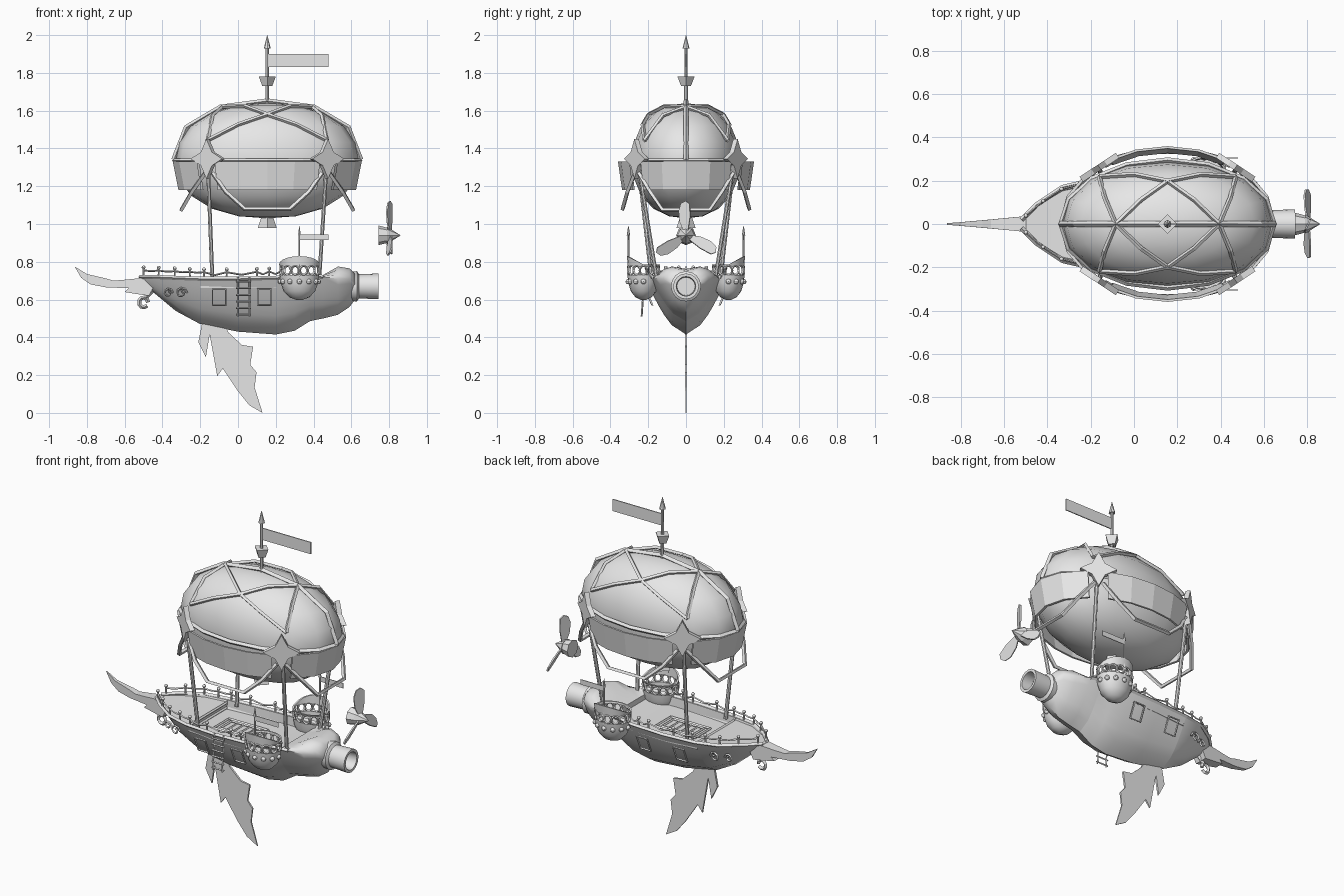
import bpy, bmesh, math
from math import sin, cos, pi, radians
from mathutils import Vector, Matrix

if "Cube" in bpy.data.objects:
    bpy.data.objects.remove(bpy.data.objects["Cube"])

grey = bpy.data.materials.new("plain_grey")
grey.diffuse_color = (0.8, 0.8, 0.8, 1)
grey.use_nodes = True
grey.node_tree.nodes["Principled BSDF"].inputs["Base Color"].default_value = grey.diffuse_color
CX, CZ = 0.155, 1.335            # balloon centre
RX, RY, RZ, P = 0.485, 0.285, 0.305, 2.2


def finish(name, bm, angle=40):
    bmesh.ops.recalc_face_normals(bm, faces=bm.faces)
    me = bpy.data.meshes.new(name)
    bm.to_mesh(me)
    bm.free()
    me.materials.append(grey)
    ob = bpy.data.objects.new(name, me)
    bpy.context.collection.objects.link(ob)
    if angle:
        bpy.ops.object.select_all(action='DESELECT')
        ob.select_set(True)
        bpy.context.view_layer.objects.active = ob
        bpy.ops.object.shade_smooth_by_angle(angle=radians(angle))
    return ob


def rods(name, items, seg=8, angle=40):
    """Tapered rods: (start, end, start radius, end radius)."""
    bm = bmesh.new()
    for a, b, r0, r1 in items:
        a, b = Vector(a), Vector(b)
        m = Matrix.Translation((a + b) / 2) @ (b - a).to_track_quat('Z', 'Y').to_matrix().to_4x4()
        bmesh.ops.create_cone(bm, cap_ends=True, segments=seg, radius1=r0, radius2=r1,
                              depth=(b - a).length, matrix=m)
    return finish(name, bm, angle)


def tubes(name, paths, r=0.01, closed=False, res=0):
    cu = bpy.data.curves.new(name, 'CURVE')
    cu.dimensions, cu.bevel_depth, cu.bevel_resolution = '3D', r, res
    cu.use_fill_caps = True
    for path in paths:
        sp = cu.splines.new('POLY')
        sp.points.add(len(path) - 1)
        for p, q in zip(sp.points, path):
            p.co = (*q, 1)
        sp.use_cyclic_u, sp.use_smooth = closed, res > 0
    cu.materials.append(grey)
    ob = bpy.data.objects.new(name, cu)
    bpy.context.collection.objects.link(ob)


def plate(name, pts, half, frame=Matrix.Identity(4)):
    """Outline in local xz, thickness along local y from half(x, z)."""
    bm = bmesh.new()
    sides = [[bm.verts.new(frame @ Vector((x, s * half(x, z), z))) for x, z in pts] for s in (-1, 1)]
    for f in sides:
        bm.faces.new(f)
    for i in range(len(pts)):
        j = (i + 1) % len(pts)
        bm.faces.new((sides[0][i], sides[0][j], sides[1][j], sides[1][i]))
    return finish(name, bm, 0)


def loft(name, rings, caps=True, wrap=True, angle=40):
    bm = bmesh.new()
    vs = [[bm.verts.new(p) for p in r] for r in rings]
    n = len(vs[0])
    for a, b in zip(vs, vs[1:]):
        for i in range(n if wrap else n - 1):
            j = (i + 1) % n
            bm.faces.new((a[i], a[j], b[j], b[i]))
    if caps:
        bm.faces.new(vs[0])
        bm.faces.new(vs[-1])
    return finish(name, bm, angle)


# balloon envelope, a slightly boxy ellipsoid
bm = bmesh.new()
bmesh.ops.create_uvsphere(bm, u_segments=16, v_segments=10, radius=1)
for v in bm.verts:
    c = v.co / sum(abs(k) ** P for k in v.co) ** (1 / P)
    v.co = (CX + RX * c.x, RY * c.y, CZ + RZ * c.z)
finish("balloon", bm, 60)


def on_top(x, y):
    k = 1 - abs(x / RX) ** P - abs(y / RY) ** P
    return (CX + x * 1.02, y * 1.02, CZ + 0.005 + RZ * 1.02 * max(k, 0) ** (1 / P))


# balloon frame: ridge, equator and crossing ribs
tubes("ridge_rib", [[on_top(RX * cos(pi * i / 6), 0) for i in range(7)]], 0.014)
tubes("equator_ring", [[(CX + 0.492 * cos(a), 0.295 * sin(a), CZ)
                        for a in (2 * pi * i / 16 for i in range(16))]], 0.013, True)
ribs = []
for sx in (-1, 1):
    for sy in (-1, 1):
        keys = [(0.31 * sx, -0.215 * sy), (0.285 * sx, -0.12 * sy), (0.235 * sx, 0), (0.12 * sx, 0.11 * sy),
                (0, 0.195 * sy), (-0.15 * sx, 0.225 * sy), (-0.31 * sx, 0.215 * sy)]
        ribs.append([on_top(*k) for k in keys])
tubes("crossing_ribs", ribs, 0.011)

# skirt panels between the stars
for k, (mid, half) in enumerate([(0, 42), (90, 34), (180, 42), (270, 34)]):
    ang = [radians(mid + half * (i / 2 - 1)) for i in range(5)]
    ring = lambda s, z: [(CX + 0.5 * s * cos(a), 0.36 * s * sin(a), z) for a in ang]
    loft(f"skirt_panel_{k}", [ring(1, 1.33), ring(0.94, 1.18), ring(0.91, 1.18), ring(0.97, 1.33), ring(1, 1.33)],
         False, False, 0)

# star plates, hanging braces and suspension posts
posts = []
for sx in (-1, 1):
    for sy in (-1, 1):
        c = Vector((CX + 0.315 * sx, 0.262 * sy, 1.345))
        t = Vector((0.83, -0.55 * sx * sy, 0))
        fr = Matrix.Translation(c) @ Matrix.Rotation(math.atan2(t.y, t.x), 4, 'Z')
        star = [((0.1, 0.05)[i % 2] * cos(i * pi / 4), (0.105, 0.05)[i % 2] * sin(i * pi / 4)) for i in range(8)]
        plate("star_plate", star, lambda x, z: 0.014, fr)
        foot = (-0.135, 0.18 * sy, 0.69) if sx < 0 else (0.43, 0.155 * sy, 0.71)
        posts.append(((c.x, c.y * 0.97, 1.33), foot, 0.011, 0.011))
rods("suspension_posts", posts)
braces = []
for s in (-1, 1):
    braces.append([(CX + dx, y * s, z) for dx, y, z in
                   [(-0.29, 0.27, 1.27), (-0.22, 0.31, 1.17), (-0.12, 0.335, 1.08),
                    (0.12, 0.335, 1.08), (0.22, 0.31, 1.17), (0.29, 0.27, 1.27)]])
    braces.append([(CX + dx * s, y, z) for dx, y, z in
                   [(0.33, 0.25, 1.27), (0.40, 0.19, 1.17), (0.455, 0.125, 1.075),
                    (0.455, -0.125, 1.075), (0.40, -0.19, 1.17), (0.33, -0.25, 1.27)]])
tubes("hanging_braces", braces, 0.012)

# mast, spear tip, lookout, flag and lower vent
rods("mast", [((CX, 0, 1.63), (CX, 0, 1.95), 0.01, 0.008), ((CX, 0, 1.93), (CX, 0, 2.0), 0.018, 0.001)])
rods("lookout", [((CX, 0, 1.73), (CX, 0, 1.78), 0.026, 0.045)], 4, 0)
rods("lower_vent", [((CX, 0, 1.04), (CX, 0, 0.98), 0.03, 0.05)], 4, 0)
plate("flag", [(CX, 1.83), (0.48, 1.83), (0.48, 1.9), (CX, 1.9)], lambda x, z: 0.003)

# hull: stations of x, half width, gunwale z, keel z, deck offset
stations = [(-.52, .02, .72, .69, -.005), (-.45, .09, .72, .64, -.01), (-.33, .17, .715, .54, -.01),
            (-.2, .2, .71, .47, -.01), (-.198, .2, .71, .47, -.05), (0, .215, .71, .43, -.05),
            (.2, .215, .715, .415, -.05), (.3, .2, .72, .435, -.05), (.38, .19, .725, .485, -.05),
            (.382, .19, .725, .486, -.02), (.45, .175, .72, .5, .01), (.53, .15, .71, .52, .065),
            (.59, .12, .71, .56, .055), (.62, .08, .69, .6, .045)]
rings = []
for x, w, zg, zk, d in stations:
    half = [(w * (i / 6) ** 0.58, zk + (zg - zk) * i / 6) for i in range(7)]
    top = [(.92, 0), (.9, d), (.5, d), (0, d)] if d <= 0 else [(.95, .35 * d), (.8, .75 * d), (.5, d), (0, .8 * d)]
    half += [(w * a, zg + b) for a, b in top]
    rings.append([(x, y, z) for y, z in half] + [(x, -y, z) for y, z in half[-2:0:-1]])
loft("hull", rings)


def side(x):
    """Gunwale half width and height at x."""
    for a, b in zip(stations, stations[1:]):
        if a[0] <= x <= b[0]:
            k = (x - a[0]) / (b[0] - a[0])
            return a[1] + k * (b[1] - a[1]), a[2] + k * (b[2] - a[2])


tubes("gunwale_caps", [[(x, s * w, z) for x, w, z, _, _ in stations[:11]] for s in (-1, 1)], 0.011)

# railings with ball-topped posts
rail_x = [-.5, -.42, -.335, -.255, -.18, -.06, .1, .165, .23]
stakes, rails = [], []
bm = bmesh.new()
for s in (-1, 1):
    line = []
    for i, x in enumerate(rail_x):
        w, z = side(x)
        y = s * w * 0.97
        stakes.append(((x, y, z), (x, y, z + 0.045), 0.006, 0.005))
        bmesh.ops.create_uvsphere(bm, u_segments=8, v_segments=6, radius=0.01,
                                  matrix=Matrix.Translation((x, y, z + 0.05)))
        if line:
            m = Vector(line[-1]).lerp(Vector((x, y, z + 0.035)), 0.5)
            line.append((m.x, m.y, m.z - (0.004 if i < 5 else 0.015)))
        line.append((x, y, z + 0.035))
    rails.append(line)
finish("railing_balls", bm)
rods("railing_posts", stakes, 6)
tubes("handrails", rails, 0.005)

# deck hatch and plank lines
hatch = lambda r, z: [(0.02 + r * a, r * 0.55 * b, z) for a, b in ((-1, -1), (1, -1), (1, 1), (-1, 1))]
tubes("hatch_frame", [hatch(0.13, 0.665), hatch(0.1, 0.665)], 0.008, True)
tubes("hatch_bars", [[(x, -0.06, 0.664), (x, 0.06, 0.664)] for x in (-.04, 0, .04, .08)], 0.005)
tubes("deck_steps", [[(-0.195, -0.17, z), (-0.195, 0.17, z)] for z in (0.67, 0.7)], 0.008)

# curled hull ornaments and port frames
curls, ports = [], []
for s in (-1, 1):
    for cx, r in ((-.37, .025), (-.3, .03)):
        curls.append([(cx + r * (1 - i / 14) * cos(i * .8), s * (0.128 + (cx + .37) * 0.45), 0.635 + r * (1 - i / 14) * sin(i * .8))
                      for i in range(11)])
    for px in (-.1, .14):
        ports.append([(px + a, s * y, z) for a, y, z in
                      ((-.035, .215, .655), (.035, .215, .655), (.035, .178, .57), (-.035, .178, .57))])
tubes("hull_curls", curls, 0.006)
tubes("port_frames", ports, 0.006, True)

# boarding ladder on the front side
tubes("ladder", [[(x, -0.22, 0.72), (x, -0.235, 0.51)] for x in (0, .06)] +
      [[(-.01, -0.232, z), (.07, -0.232, z)] for z in (.52, .555, .59, .625, .66, .695)], 0.005)

# nose nozzle
circle = lambda x, r: [(x, r * cos(i * pi / 8), 0.67 + r * sin(i * pi / 8)) for i in range(16)]
loft("nozzle", [circle(x, r) for x, r in ((.56, .075), (.63, .08), (.64, .064), (.745, .068), (.745, .052), (.68, .048))])

# side turrets
for s in (-1, 1):
    tx, ty, n = 0.325, 0.225 * s, 20
    oval = lambda r, z, lift=0: [(tx + 0.105 * r * cos(2 * pi * i / n), ty + 0.085 * r * sin(2 * pi * i / n),
                                  z + lift * max(0, s * sin(2 * pi * i / n))) for i in range(n)]
    loft("turret_cup", [oval(r, z) for r, z in ((.15, .598), (.5, .612), (.8, .645), (.95, .69), (1, .73), (.9, .73), (.88, .7))])
    loft("turret_crown", [oval(.98, .775), oval(1.03, .785, .045), oval(.93, .785, .045), oval(.9, .775), oval(.98, .775)], False)
    loops = []
    for k in range(14):
        a = 2 * pi * k / 14
        c = Vector((tx + 0.1 * cos(a), ty + 0.081 * sin(a), 0.754))
        t = Vector((-0.1 * sin(a), 0.081 * cos(a), 0)).normalized()
        loops.append([c + t * 0.02 * cos(b) + Vector((0, 0, 0.024 * sin(b))) for b in (j * pi / 5 for j in range(10))])
    tubes("turret_arches", loops, 0.006, True)
    bm = bmesh.new()
    for k in range(7):
        a = pi * k / 6
        bmesh.ops.create_uvsphere(bm, u_segments=8, v_segments=6, radius=0.014, matrix=Matrix.Translation(
            (tx + 0.1 * cos(a), ty + s * 0.081 * sin(a), 0.695)))
    finish("turret_studs", bm)
    py = 0.305 * s
    rods("turret_pole", [((tx, py, 0.72), (tx, py, 0.97), 0.005, 0.005), ((tx, py, 0.94), (tx, py, 0.99), 0.009, 0.001)], 6)
    plate("turret_flag", [(tx, .915), (.48, .915), (.48, .945), (tx, .945)], lambda x, z: 0.002,
          Matrix.Translation((0, py, 0)))

# stern figure with curl
plate("stern_figure", [(-.865, .775), (-.8, .735), (-.7, .712), (-.66, .7), (-.6, .705), (-.5, .715), (-.44, .68), (-.47, .62),
                       (-.54, .63), (-.6, .64), (-.58, .66), (-.7, .665), (-.78, .68), (-.83, .715)],
      lambda x, z: 0.004 + 0.1 * max(0, x + 0.86) ** 1.1)
tubes("stern_curl", [[(-.5 + .024 * cos(i * .7), 0, .585 + .026 * sin(i * .7)) for i in range(9)],
                     [(-.45, 0, .65), (-.49, 0, .61)]], 0.011)

# ragged keel fin
plate("keel_fin", [(-.19, .48), (-.21, .38), (-.17, .3), (-.15, .42), (-.11, .2), (-.08, .24), (0, .12), (.06, .045), (.13, .005),
                   (.088, .14), (.098, .22), (.065, .26), (.08, .355), (.02, .365), (-.05, .43), (-.06, .45)],
      lambda x, z: 0.003 + 0.008 * max(0, z))

# floating propeller
hub = 0.94
rods("propeller_hub", [((.745, 0, hub), (.79, 0, hub), .052, .04), ((.79, 0, hub), (.86, 0, hub), .045, .001)], 8, 0)
for k in range(3):
    blade = [(.02, -.012), (.07, -.035), (.13, -.042), (.17, -.028), (.182, 0), (.165, .022), (.1, .025), (.02, .012)]
    fr = (Matrix.Translation((.805, 0, hub)) @ Matrix.Rotation(k * 2 * pi / 3, 4, 'X')
          @ Matrix.Rotation(radians(65), 4, 'Z'))
    plate("propeller_blade", [(y, z) for z, y in blade], lambda x, z: 0.004, fr)
# lowest fin tip rests on the base plane
bpy.data.objects["keel_fin"].location.z = -0.005
